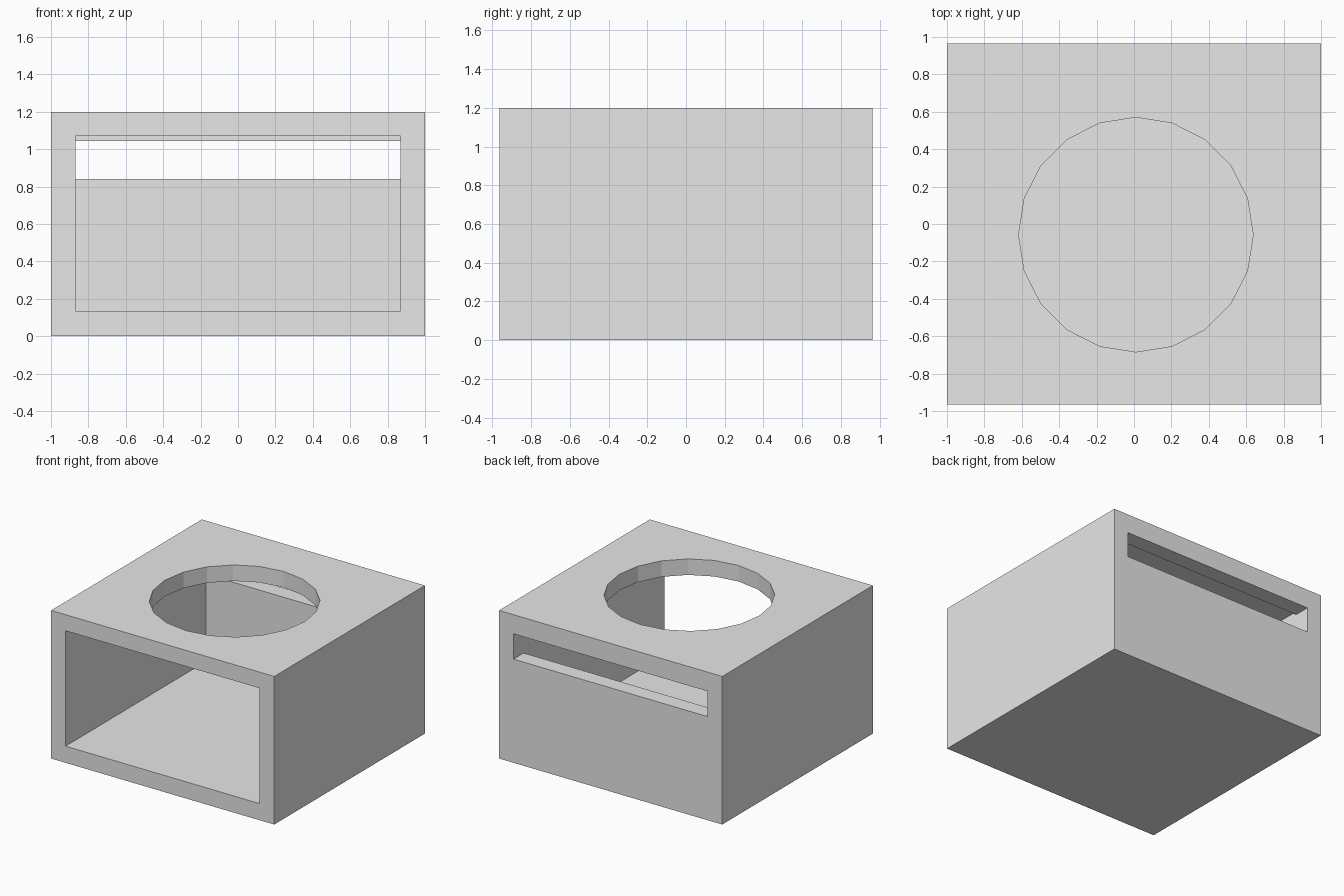
import bpy
import math

default = bpy.data.objects.get("Cube")
if default:
    bpy.data.objects.remove(default, do_unlink=True)

W, D, H = 1.0, 0.965, 1.2      # half width, half depth, height
INNER = 0.87                   # half width of the cavity and slot

grey = bpy.data.materials.new("light_grey")
grey.use_nodes = True
colour = (0.8, 0.8, 0.8, 1)
grey.diffuse_color = colour
grey.node_tree.nodes["Principled BSDF"].inputs["Base Color"].default_value = colour


def box(name, low, high):
    """Axis-aligned box between two corners."""
    centre = [(a + b) / 2 for a, b in zip(low, high)]
    bpy.ops.mesh.primitive_cube_add(size=1, location=centre)
    ob = bpy.context.object
    ob.name = name
    ob.scale = [b - a for a, b in zip(low, high)]
    bpy.ops.object.transform_apply(location=True, rotation=False, scale=True)
    ob.data.materials.append(grey)
    return ob


def cut(target, cutter):
    """Subtract the cutter from the target, then discard it."""
    cutter.hide_render = True
    mod = target.modifiers.new(cutter.name, "BOOLEAN")
    mod.operation = "DIFFERENCE"
    mod.solver = "EXACT"
    mod.object = cutter
    bpy.context.view_layer.objects.active = target
    bpy.ops.object.modifier_apply(modifier=mod.name)
    bpy.data.objects.remove(cutter, do_unlink=True)


# Outer housing
housing = box("housing", (-W, -D, 0), (W, D, H))

# Cavity open at the front
cut(housing, box("cavity", (-INNER, -D - 0.2, 0.135), (INNER, 0.835, 1.07)))

# Wide slot through the back wall
cut(housing, box("back_slot", (-INNER, 0.7, 0.84), (INNER, D + 0.2, 1.045)))

# Round opening through the top, with a corner pointing to the back
bpy.ops.mesh.primitive_cylinder_add(
    vertices=20, radius=0.627, depth=0.6,
    location=(0.01, -0.057, H), rotation=(0, 0, math.pi / 2))
hole = bpy.context.object
hole.name = "top_opening"
hole.data.materials.append(grey)
cut(housing, hole)
